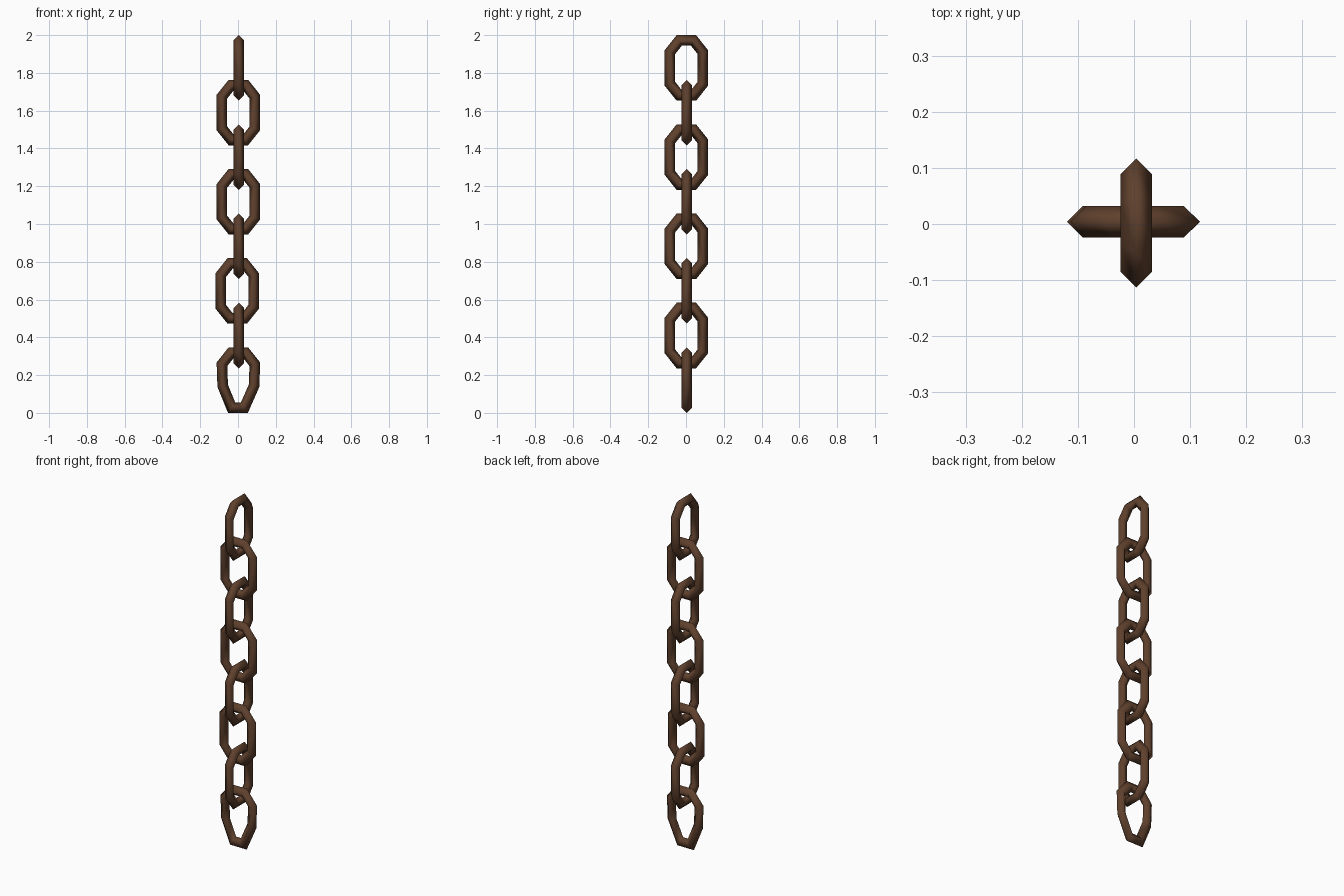
import bpy, bmesh, math
from mathutils import Vector

if "Cube" in bpy.data.objects:
    bpy.data.objects.remove(bpy.data.objects["Cube"])

rust = bpy.data.materials.new("rusty brown iron")
rust.diffuse_color = (0.115, 0.052, 0.026, 1)
rust.use_nodes = True
rust.node_tree.nodes["Principled BSDF"].inputs["Base Color"].default_value = rust.diffuse_color

R = 0.028        # bar radius
LINKS = 8
PITCH = 0.2361
HALF_H = 0.1735  # half the outer height of a link

# centre line of one link: an elongated octagon, (across, up)
TOP = [(0.087, 0.084), (0.038, HALF_H - R), (-0.038, HALF_H - R), (-0.087, 0.084)]
PATH = [Vector(p) for p in TOP + [(-x, -z) for x, z in TOP]]
# the last link tapers more towards its foot
END = [Vector(p) for p in TOP + [(-0.083, -0.03), (-0.036, -HALF_H + R),
                                 (0.032, -HALF_H + R), (0.083, -0.03)]]


def make_link(name, path, along_y, loc):
    """Sweep a diamond bar section round the path with mitred corners."""
    bm = bmesh.new()
    rings = []
    n = len(path)
    for i, p in enumerate(path):
        d0 = (p - path[i - 1]).normalized()
        d1 = (path[(i + 1) % n] - p).normalized()
        t = (d0 + d1).normalized()
        out = Vector((t.y, -t.x)) * (R / t.dot(d0))
        ring = []
        for k in range(4):
            a = k * math.pi / 2
            q = p + out * math.cos(a)
            side = R * math.sin(a)
            co = (side, q.x, q.y) if along_y else (q.x, side, q.y)
            ring.append(bm.verts.new(co))
        rings.append(ring)
    for i in range(n):
        a, b = rings[i], rings[(i + 1) % n]
        for k in range(4):
            m = (k + 1) % 4
            bm.faces.new((a[k], a[m], b[m], b[k])).smooth = True
    bmesh.ops.recalc_face_normals(bm, faces=bm.faces)
    mesh = bpy.data.meshes.new(name)
    bm.to_mesh(mesh)
    bm.free()
    mesh.materials.append(rust)
    ob = bpy.data.objects.new(name, mesh)
    ob.location = loc
    bpy.context.collection.objects.link(ob)


# links alternate between facing front and facing sideways
for i in range(LINKS):
    sideways = i % 2 == 1
    x = 0.004 if sideways else (-0.004 if i == 2 else 0.002)
    y = 0.002 if sideways else 0.004
    make_link(f"chain_link_{i + 1}", END if i == 0 else PATH, sideways,
              (x, y, HALF_H + i * PITCH))
